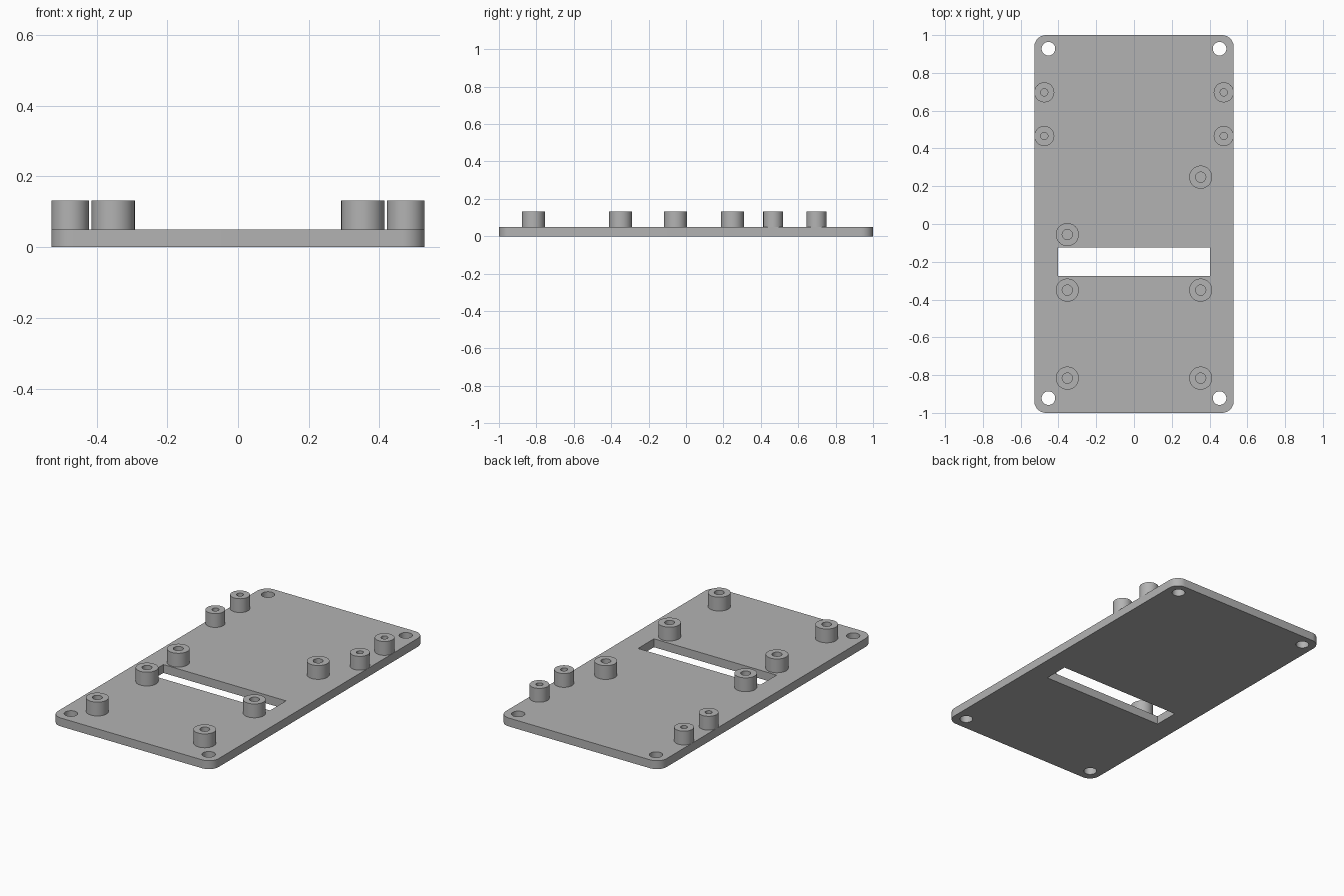
import bpy, bmesh
from math import cos, sin, pi, radians

cube = bpy.data.objects.get("Cube")
if cube:
    bpy.data.objects.remove(cube, do_unlink=True)

grey = bpy.data.materials.new("plain grey")
grey.use_nodes = True
colour = (0.45, 0.45, 0.45, 1)
grey.diffuse_color = colour
grey.node_tree.nodes["Principled BSDF"].inputs["Base Color"].default_value = colour


def circle(x, y, r, n=48):
    return [(x + r * cos(2 * pi * i / n), y + r * sin(2 * pi * i / n)) for i in range(n)]


def rectangle(x0, x1, y0, y1):
    return [(x0, y0), (x1, y0), (x1, y1), (x0, y1)]


def rounded_rectangle(hx, hy, r, n=12):
    points = []
    for k, (sx, sy) in enumerate([(1, 1), (-1, 1), (-1, -1), (1, -1)]):
        for i in range(n + 1):
            a = (k + i / n) * pi / 2
            points.append((sx * (hx - r) + r * cos(a), sy * (hy - r) + r * sin(a)))
    return points


def extruded(name, loops, z0, z1):
    """Solid from an outer outline and hole outlines, between two heights."""
    bm = bmesh.new()
    for loop in loops:
        verts = [bm.verts.new((x, y, z0)) for x, y in loop]
        for a, b in zip(verts, verts[1:] + verts[:1]):
            bm.edges.new((a, b))
    bmesh.ops.triangle_fill(bm, use_beauty=True, edges=bm.edges[:], normal=(0, 0, 1))
    top = bmesh.ops.extrude_face_region(bm, geom=bm.faces[:], use_keep_orig=True)["geom"]
    bmesh.ops.translate(bm, vec=(0, 0, z1 - z0),
                        verts=[v for v in top if isinstance(v, bmesh.types.BMVert)])
    bmesh.ops.recalc_face_normals(bm, faces=bm.faces[:])
    mesh = bpy.data.meshes.new(name)
    bm.to_mesh(mesh)
    bm.free()
    mesh.materials.append(grey)
    obj = bpy.data.objects.new(name, mesh)
    bpy.context.collection.objects.link(obj)
    bpy.ops.object.select_all(action="DESELECT")
    obj.select_set(True)
    bpy.context.view_layer.objects.active = obj
    bpy.ops.object.shade_smooth_by_angle(angle=radians(30))
    return obj


# Base plate with corner screw holes and a wide slot
PLATE_TOP, POST_TOP = 0.05, 0.132
holes = [circle(x, y, 0.036) for x in (-0.453, 0.453) for y in (-0.922, 0.928)]
slot = rectangle(-0.403, 0.403, -0.275, -0.125)
extruded("base_plate", [rounded_rectangle(0.528, 1.0, 0.063), slot] + holes, 0, PLATE_TOP)


# Hollow standoffs, sunk slightly into the plate
def standoff(name, x, y, outer, inner):
    extruded(name, [circle(x, y, outer), circle(x, y, inner)], PLATE_TOP - 0.01, POST_TOP)


for side, s in (("left", 1), ("right", -1)):
    for place, y in (("back", 0.697), ("front", 0.466)):
        standoff(f"small_standoff_{place}_{side}", s * 0.475, y, 0.053, 0.019)
    for place, y in (("middle", -0.35), ("front", -0.816)):
        standoff(f"large_standoff_{place}_{side}", s * 0.353, y, 0.061, 0.027)
standoff("large_standoff_back_left", 0.353, 0.248, 0.061, 0.027)
standoff("large_standoff_back_right", -0.353, -0.056, 0.061, 0.027)
